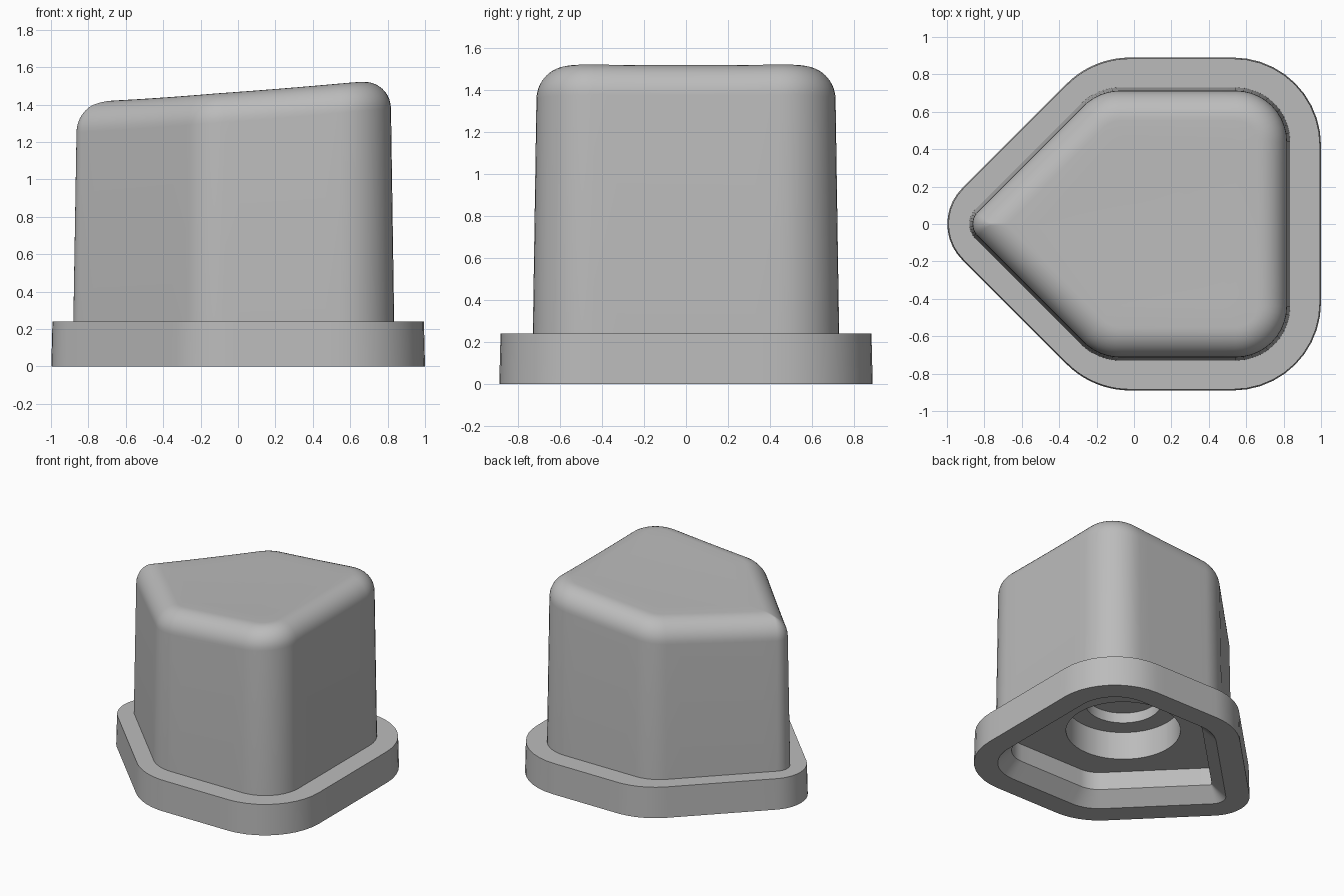
import bpy
import bmesh
import math
from mathutils import Vector

if "Cube" in bpy.data.objects:
    bpy.data.objects.remove(bpy.data.objects["Cube"], do_unlink=True)

ARC = 10        # segments per rounded corner
SIDE = 8        # segments per straight side
HUB = Vector((0.1, 0.0))

# half sizes (right, back, diagonal reach) and radii (right, shoulder, tip)
FLANGE = ((1.0, 0.89, 1.11), (0.47, 0.48, 0.27))
CAP = ((0.835, 0.73, 0.926), (0.29, 0.30, 0.11))


def outline(shape, inset):
    """Rounded pentagon, counter-clockwise, moved inward by inset."""
    (right, back, reach), radii = shape
    right, back, reach = right - inset, back - inset, reach - inset * math.sqrt(2)
    big, shoulder, tip = [max(r - inset, 0.01) for r in radii]
    corners = [((right, -back), big), ((right, back), big),
               ((back - reach, back), shoulder), ((-reach, 0), tip),
               ((back - reach, -back), shoulder)]
    pts = []
    for i, (p, r) in enumerate(corners):
        p = Vector(p)
        u = (p - Vector(corners[i - 1][0])).normalized()
        v = (Vector(corners[(i + 1) % 5][0]) - p).normalized()
        turn = u.angle(v)
        start = p - u * r * math.tan(turn / 2)
        center = start + Vector((-u.y, u.x)) * r
        a0 = math.atan2(-u.x, u.y) + math.pi / 2
        a0 = math.atan2(start.y - center.y, start.x - center.x)
        arc = [center + r * Vector((math.cos(a0 + turn * k / ARC),
                                    math.sin(a0 + turn * k / ARC)))
               for k in range(ARC + 1)]
        if pts:
            pts += [pts[-1].lerp(arc[0], k / SIDE) for k in range(1, SIDE)]
        pts += arc
    last, first = pts[-1], pts[0]
    return pts + [last.lerp(first, k / SIDE) for k in range(1, SIDE)]


def ring(radius):
    """Circle round the hub whose points line up with the recess outline."""
    return [HUB + (p - HUB).normalized() * radius for p in outline(FLANGE, 0.27)]


def level(pts, z):
    return [(p.x, p.y, z) for p in pts]


def dish(p):
    """Height of the sloping, slightly hollow top."""
    return 1.463 + 0.073 * p.x + 0.016 * p.length_squared


def skin(name, loops, material, close_start=False, close_end=False):
    """Join a series of equal loops into a smooth-shaded surface."""
    bm = bmesh.new()
    rows = [[bm.verts.new(co) for co in loop] for loop in loops]
    for a, b in zip(rows, rows[1:]):
        for i in range(len(a)):
            j = (i + 1) % len(a)
            bm.faces.new((a[i], a[j], b[j], b[i]))
    if close_start:
        bm.faces.new(rows[0][::-1])
    if close_end:
        bm.faces.new(rows[-1])
    mesh = bpy.data.meshes.new(name)
    bm.to_mesh(mesh)
    bm.free()
    mesh.materials.append(material)
    obj = bpy.data.objects.new(name, mesh)
    bpy.context.collection.objects.link(obj)
    bpy.ops.object.select_all(action='DESELECT')
    obj.select_set(True)
    bpy.context.view_layer.objects.active = obj
    bpy.ops.object.shade_smooth_by_angle(angle=math.radians(30))
    return obj


grey = bpy.data.materials.new("plain grey")
grey.use_nodes = True
color = (0.5, 0.5, 0.5, 1.0)
grey.diffuse_color = color
grey.node_tree.nodes["Principled BSDF"].inputs["Base Color"].default_value = color

# Flange with a chamfered recess and a stepped round socket underneath
socket = [level(ring(r), z) for r, z in
          ((0.27, 0.54), (0.27, 0.46), (0.41, 0.46), (0.41, 0.24))]
rim = [level(outline(FLANGE, d), z) for d, z in
       ((0.27, 0.24), (0.27, 0.1), (0.17, 0.0), (0.0, 0.0), (0.006, 0.24))]
skin("flange", socket + rim + [level(outline(CAP, 0), 0.24)], grey, close_start=True)

# Tapered cap with a rounded top edge
DRAFT, FILLET, STEPS = 0.017, 0.16, 10
cap = [level(outline(CAP, 0), 0.24)]
for k in range(STEPS + 1):
    a = math.pi / 2 * k / STEPS
    pts = outline(CAP, DRAFT + FILLET * (1 - math.cos(a)))
    cap.append([(p.x, p.y, dish(p) - FILLET * (1 - math.sin(a))) for p in pts])
# Dished top face
for s in (0.8, 0.6, 0.4, 0.2, 0.03):
    inner = [HUB + (p - HUB) * s for p in pts]
    cap.append([(p.x, p.y, dish(p)) for p in inner])
skin("cap", cap, grey, close_end=True)
